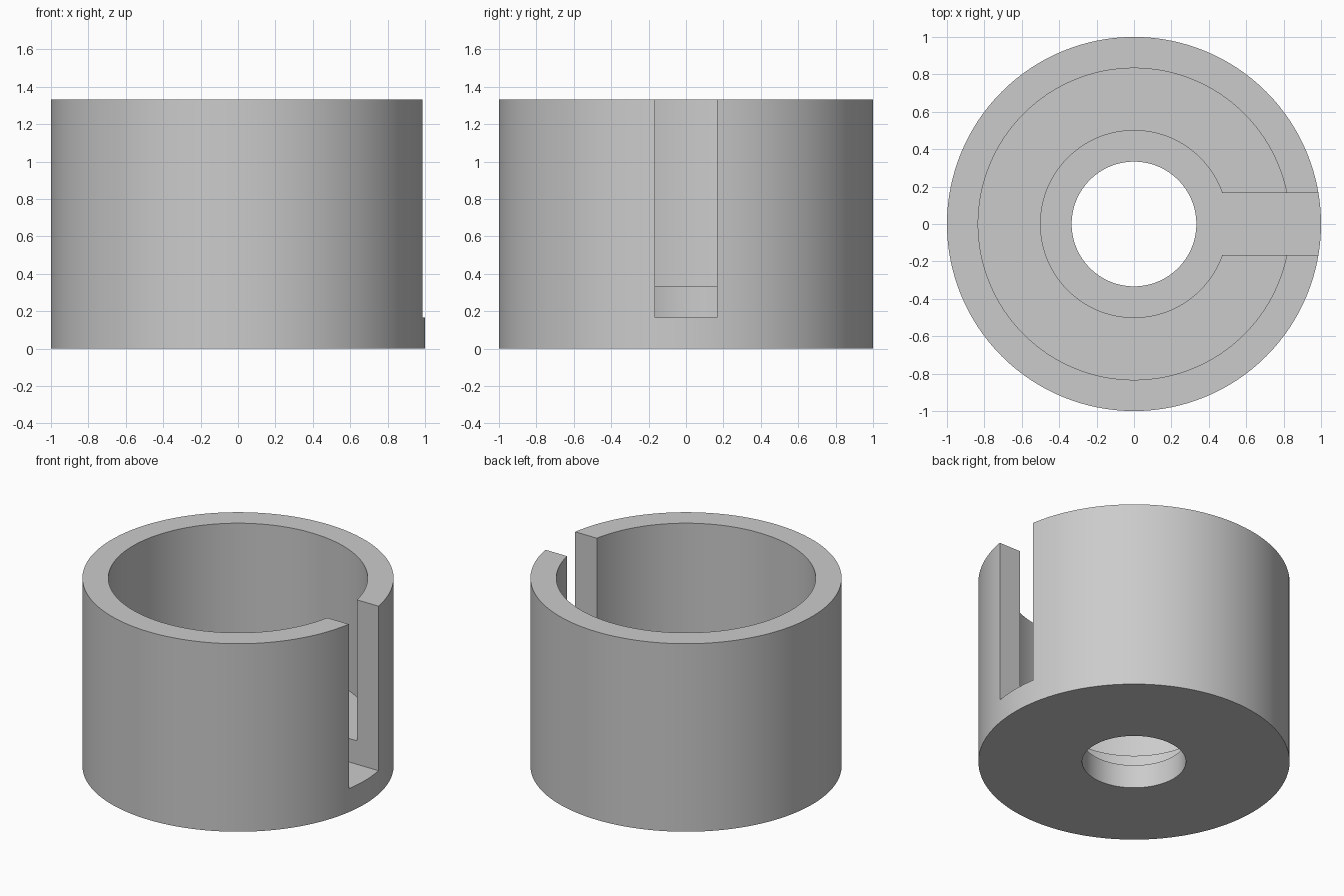
import bpy, bmesh, math
from mathutils import Matrix

cube = bpy.data.objects.get("Cube")
if cube:
    bpy.data.objects.remove(cube, do_unlink=True)

grey = bpy.data.materials.new("plain grey")
grey.use_nodes = True
colour = (0.6, 0.6, 0.6, 1)
grey.diffuse_color = colour
grey.node_tree.nodes["Principled BSDF"].inputs["Base Color"].default_value = colour

UNIT = 1 / 6          # wall and floor step
HEIGHT = 8 * UNIT


def add_object(name, bm):
    bmesh.ops.recalc_face_normals(bm, faces=bm.faces)
    mesh = bpy.data.meshes.new(name)
    bm.to_mesh(mesh)
    bm.free()
    mesh.materials.append(grey)
    obj = bpy.data.objects.new(name, mesh)
    bpy.context.collection.objects.link(obj)
    return obj


# Round cup: a stepped wall section revolved about z (radius, height in units)
section = [(6, 0), (6, 8), (5, 8), (5, 2), (3, 2), (3, 1), (2, 1), (2, 0)]
bm = bmesh.new()
verts = [bm.verts.new((r * UNIT, 0, z * UNIT)) for r, z in section]
edges = [bm.edges.new((verts[i - 1], verts[i])) for i in range(len(verts))]
bmesh.ops.spin(bm, geom=verts + edges, cent=(0, 0, 0), axis=(0, 0, 1),
               angle=math.tau, steps=128, use_merge=True)
bmesh.ops.remove_doubles(bm, verts=bm.verts, dist=1e-5)
cup = add_object("slotted_cup", bm)

# Slot cutter: runs from the centre out through the left wall
bm = bmesh.new()
bmesh.ops.create_cube(bm, size=1, matrix=Matrix.Translation((0.65, 0, UNIT + 0.75))
                      @ Matrix.Diagonal((1.1, 2 * UNIT, 1.5, 1)))
cutter = add_object("slot_cutter", bm)

slot = cup.modifiers.new("slot", 'BOOLEAN')
slot.operation = 'DIFFERENCE'
slot.solver = 'EXACT'
slot.object = cutter

# Apply the cut, drop the cutter and smooth the round walls
bpy.ops.object.select_all(action='DESELECT')
cup.select_set(True)
bpy.context.view_layer.objects.active = cup
bpy.ops.object.modifier_apply(modifier=slot.name)
bpy.data.objects.remove(cutter, do_unlink=True)
bpy.ops.object.shade_smooth_by_angle(angle=math.radians(30))
